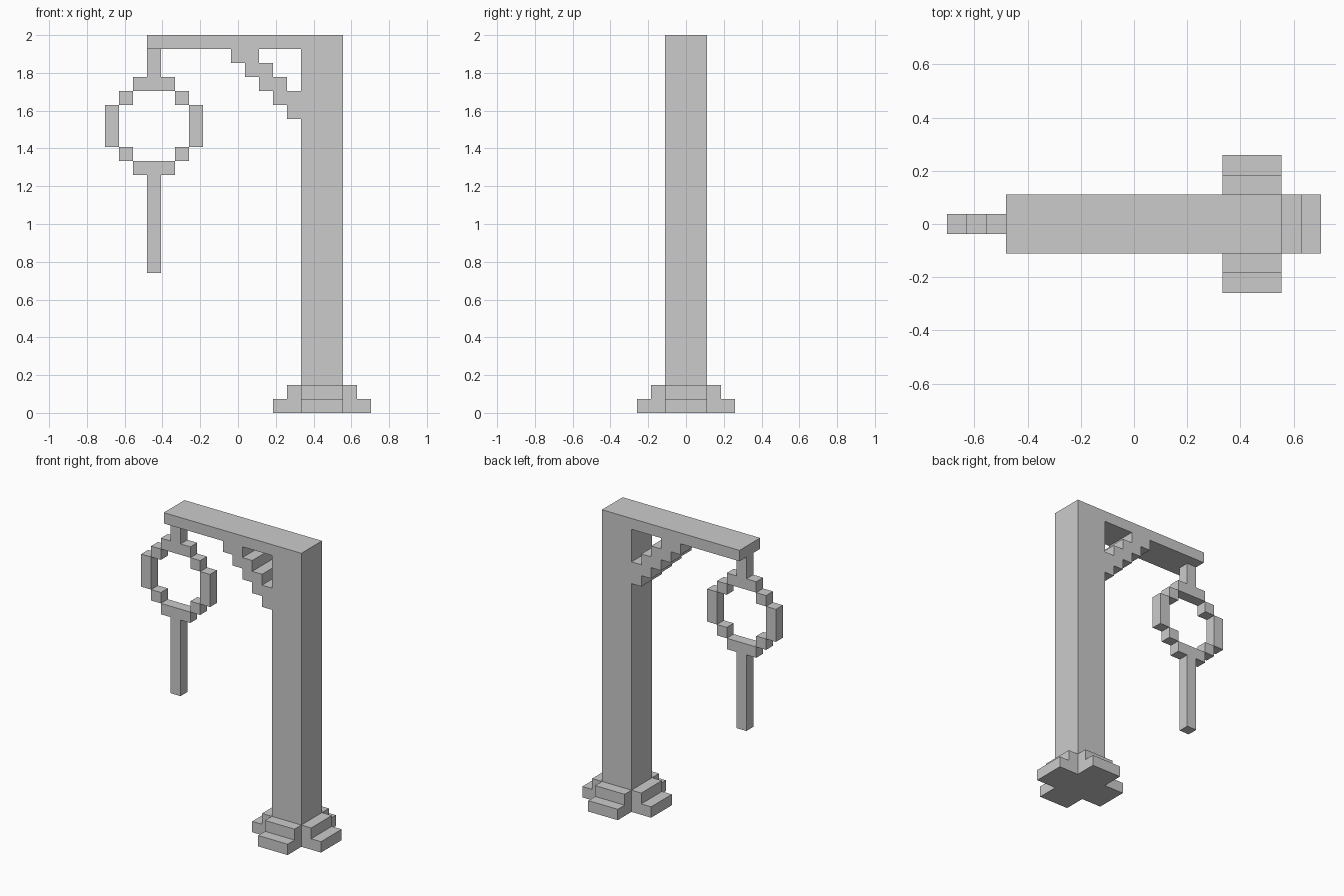
import bpy, bmesh
from mathutils import Vector

if "Cube" in bpy.data.objects:
    bpy.data.objects.remove(bpy.data.objects["Cube"])

U = 2 / 27  # block size: the model is 27 blocks tall and 19 wide


def block(x0, x1, z0, z1, half_depth):
    """Cells of a box: x and z ranges, and depth of 2 * half_depth + 1 blocks."""
    return {(x, y, z) for x in range(x0, x1) for z in range(z0, z1)
            for y in range(-half_depth, half_depth + 1)}


# Post and beam
post = block(14, 17, 0, 27, 1)
beam = block(3, 14, 26, 27, 1)

# Stepped diagonal brace under the beam
brace = block(13, 14, 21, 22, 1)
for i in range(4):
    brace |= block(9 + i, 11 + i, 25 - i, 26 - i, 1)

# Cross-shaped stepped foot around the post
foot = set()
for level, reach in ((0, 2), (1, 1)):
    foot |= block(14 - reach, 17 + reach, level, level + 1, 1)
    foot |= block(14, 17, level, level + 1, 1 + reach)
foot -= post

# Hanger, ring (mirrored about column 3) and pull rod
hanger = block(3, 4, 24, 26, 0)
ring = block(2, 5, 23, 24, 0) | block(2, 5, 17, 18, 0)
quarter = block(0, 1, 19, 22, 0) | block(1, 2, 18, 19, 0) | block(1, 2, 22, 23, 0)
ring |= quarter | {(6 - x, y, z) for x, y, z in quarter}
rod = block(3, 4, 10, 17, 0)

parts = {"post_frame": post | beam | brace, "post_foot": foot,
         "hanging_ring": hanger | ring | rod}
solid = set().union(*parts.values())


def build(name, cells):
    """Skin the outside of the cells and merge coplanar faces."""
    bm = bmesh.new()
    verts = {}

    def vert(p):
        if p not in verts:
            verts[p] = bm.verts.new(Vector((p[0] - 9.5, p[1] - 0.5, p[2])) * U)
        return verts[p]

    for cell in sorted(cells):
        for axis in range(3):
            b, c = (axis + 1) % 3, (axis + 2) % 3
            for side in (0, 1):
                near = list(cell)
                near[axis] += 2 * side - 1
                if tuple(near) in solid:
                    continue
                loop = []
                for db, dc in ((0, 0), (1, 0), (1, 1), (0, 1)):
                    p = list(cell)
                    p[axis] += side
                    p[b] += db
                    p[c] += dc
                    loop.append(vert(tuple(p)))
                bm.faces.new(loop if side else loop[::-1])
    bmesh.ops.dissolve_limit(bm, angle_limit=0.01, verts=bm.verts[:], edges=bm.edges[:])
    mesh = bpy.data.meshes.new(name)
    bm.to_mesh(mesh)
    bm.free()
    bpy.context.collection.objects.link(bpy.data.objects.new(name, mesh))


for name, cells in parts.items():
    build(name, cells)
